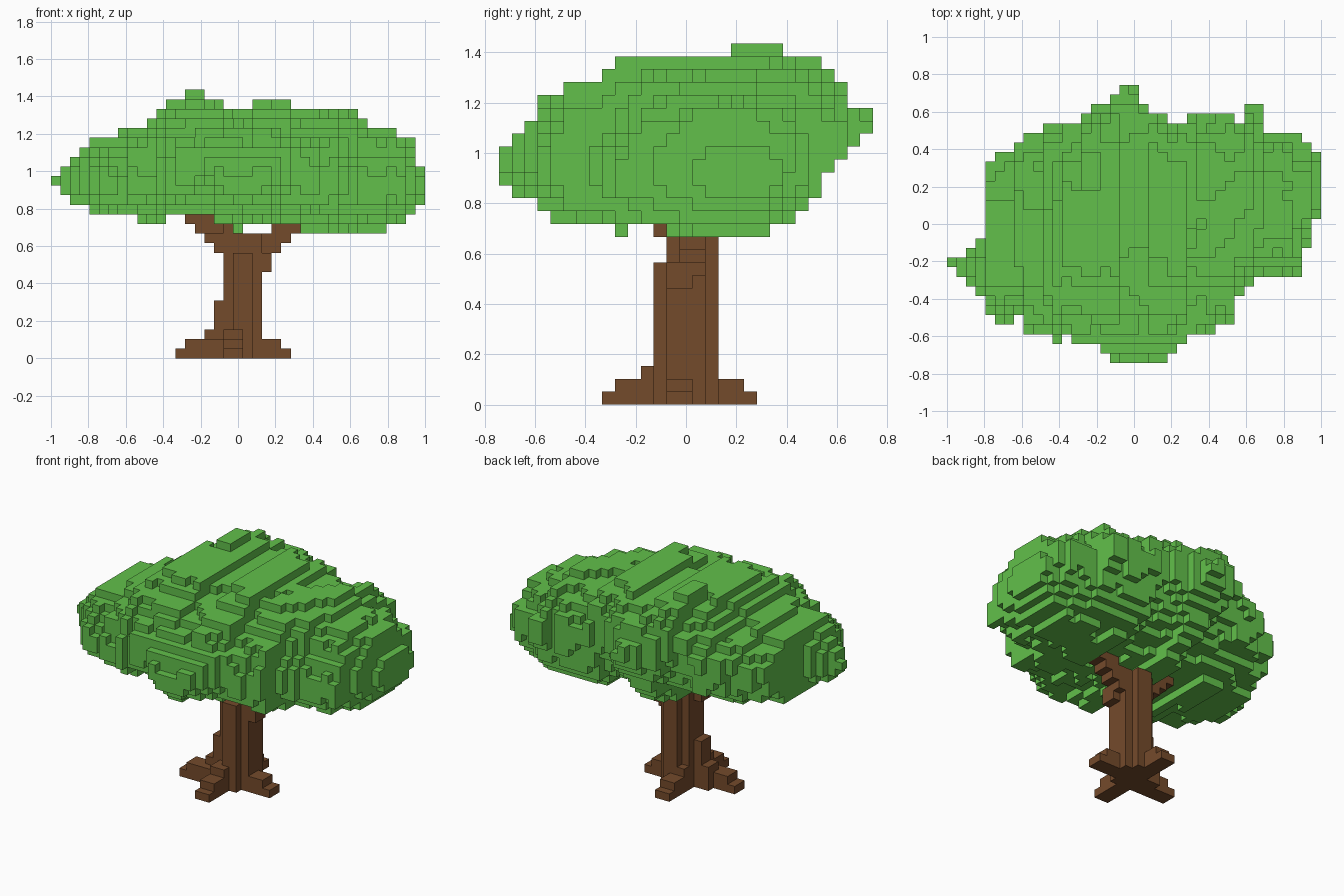
import bpy
import bmesh
from mathutils import Vector, noise

cube = bpy.data.objects.get("Cube")
if cube:
    bpy.data.objects.remove(cube, do_unlink=True)

CELL = 2 / 39  # edge length of one block


def make_material(name, color):
    mat = bpy.data.materials.new(name)
    mat.use_nodes = True
    mat.diffuse_color = color
    mat.node_tree.nodes["Principled BSDF"].inputs["Base Color"].default_value = color
    return mat


def step(profile, position):
    """Value of the last profile step that starts at or before the position."""
    value = profile[0][1]
    for start, level in profile:
        if start <= position:
            value = level
    return value


def box(x, y, z):
    """All cells in three inclusive ranges."""
    return {(i, j, k)
            for i in range(x[0], x[1] + 1)
            for j in range(y[0], y[1] + 1)
            for k in range(z[0], z[1] + 1)}


def build_blocks(name, cells, hidden, mat):
    """Skin a set of cells with quads, leaving out the inner faces."""
    bm = bmesh.new()
    corners = {}

    def corner(point):
        key = tuple(point)
        if key not in corners:
            corners[key] = bm.verts.new(
                ((key[0] - 0.5) * CELL, (key[1] - 0.5) * CELL, key[2] * CELL))
        return corners[key]

    solid = cells | hidden
    for cell in sorted(cells):
        for axis in range(3):
            for side in (0, 1):
                neighbour = list(cell)
                neighbour[axis] += 2 * side - 1
                if tuple(neighbour) in solid:
                    continue
                ring = []
                for a, b in ((0, 0), (1, 0), (1, 1), (0, 1)):
                    point = list(cell)
                    point[axis] += side
                    point[(axis + 1) % 3] += a
                    point[(axis + 2) % 3] += b
                    ring.append(corner(point))
                bm.faces.new(ring if side else ring[::-1])
    mesh = bpy.data.meshes.new(name)
    bm.to_mesh(mesh)
    bm.free()
    mesh.materials.append(mat)
    obj = bpy.data.objects.new(name, mesh)
    bpy.context.collection.objects.link(obj)
    return obj


# Canopy outline seen from above: back and front row for each column
BACK = [(-19, -4), (-17, -3), (-16, -2), (-15, 6), (-14, 7), (-12, 8), (-11, 9),
        (-9, 10), (-5, 11), (-4, 12), (-2, 13), (-1, 14), (1, 12), (2, 11),
        (4, 10), (6, 11), (11, 10), (12, 12), (14, 9), (18, 8), (19, 7)]
FRONT = [(-19, -4), (-18, -5), (-17, -6), (-16, -7), (-15, -9), (-14, -10),
         (-12, -9), (-11, -11), (-8, -12), (-7, -11), (-6, -12), (-3, -13),
         (-2, -14), (4, -13), (5, -12), (6, -11), (9, -10), (11, -7), (12, -6),
         (13, -5), (18, -2), (19, 1)]
# Upper and lower canopy limits along the width
TOP = [(-19, 19), (-18, 20), (-17, 21), (-16, 22), (-15, 23), (-12, 24), (-9, 25),
       (-8, 26), (-7, 27), (-5, 28), (-3, 27), (-1, 26), (2, 27), (6, 26),
       (13, 25), (14, 24), (17, 23), (19, 20)]
BOTTOM = [(-19, 18), (-18, 17), (-17, 16), (-15, 15), (-10, 14), (-7, 15),
          (-2, 13), (1, 14), (7, 13), (16, 14), (18, 15), (19, 16)]
# Upper and lower canopy limits along the depth
SIDE_TOP = [(-14, 20), (-13, 21), (-12, 22), (-11, 24), (-9, 25), (-6, 26),
            (-5, 27), (4, 28), (8, 27), (11, 26), (12, 25), (13, 23)]
SIDE_BOTTOM = [(-14, 17), (-13, 16), (-12, 15), (-10, 14), (-6, 13), (-4, 14),
               (-1, 13), (7, 14), (9, 15), (10, 16), (11, 18), (12, 19), (13, 20), (14, 21)]
# Where each column is highest and lowest, from front (-1) to back (1)
CROWN = [(-19, -0.3), (-7, -0.1), (-5, 0.2), (7, 0.05), (12, -0.15)]
SAG = [(-19, 0.1), (5, 0.35)]


def lean(u, apex):
    """Distance from the apex, scaled to reach one at both rims."""
    return (u - apex) / (1 - apex if u > apex else 1 + apex)


def canopy_cells():
    cells = set()
    for i in range(-19, 20):
        front, back = step(FRONT, i), step(BACK, i)
        low, high = step(BOTTOM, i), step(TOP, i)
        crown, sag = step(CROWN, i), step(SAG, i)
        half = (back - front + 1) / 2
        for j in range(front, back + 1):
            u = (j - (front + back) / 2) / half
            middle = (low + high) / 2 + min(1.6, (high - low) / 6) * u
            floor = max(low, step(SIDE_BOTTOM, j))
            ceiling = min(high, step(SIDE_TOP, j))
            for k in range(floor, ceiling):
                z = k + 0.5 - middle
                bump = noise.noise(Vector((i, j, k)) * 0.37) * 0.28
                if z > 0:
                    out = lean(u, crown)
                    power = 2.8 if out > 0 and crown > 0.1 else 1.8
                    size = abs(out) ** power + (z / (high - middle)) ** power
                else:
                    size = abs(lean(u, sag)) ** 1.9 + (-z / (middle - low)) ** 1.9
                if size < 1.02 + bump or abs(z) < 0.75:
                    cells.add((i, j, k))
    # Small raised tuft on the summit
    return cells | box((-5, -4), (4, 7), (26, 27))


def trunk_cells():
    # Trunk with notched corners and a buttress on one side
    cells = box((-1, 2), (-1, 1), (0, 12)) | box((0, 1), (-2, 2), (0, 12))
    cells -= box((-1, 2), (-2, -2), (11, 12))
    cells |= box((-2, -2), (-1, 0), (0, 5)) | box((-3, -3), (-1, 0), (0, 2))
    # Four stepped roots
    cells |= box((-6, -2), (-2, -1), (0, 0)) | box((-5, -2), (-2, -1), (0, 1))
    cells |= box((2, 5), (-1, 0), (0, 0)) | box((2, 4), (-1, 0), (0, 1))
    cells |= box((-1, 0), (-6, 5), (0, 0)) | box((-1, 0), (-5, 4), (0, 1))
    cells |= box((-1, 0), (-3, 2), (0, 2))
    # Two branches stepping outward into the leaves
    for n in range(4):
        cells |= box((-2 - n, -n), (-1 - n // 2, 0), (11 + n, 12 + n))
        cells |= box((2 + n, 3 + n), (0, 1), (10 + n, 11 + n))
    return cells | box((3, 3), (-1, 0), (9, 10))


leaf_green = make_material("leaf green", (0.122, 0.53, 0.07, 1))
bark_brown = make_material("bark brown", (0.175, 0.069, 0.024, 1))

trunk = trunk_cells()
leaves = canopy_cells() - trunk
build_blocks("trunk", trunk, leaves, bark_brown)
build_blocks("canopy", leaves, trunk, leaf_green)
